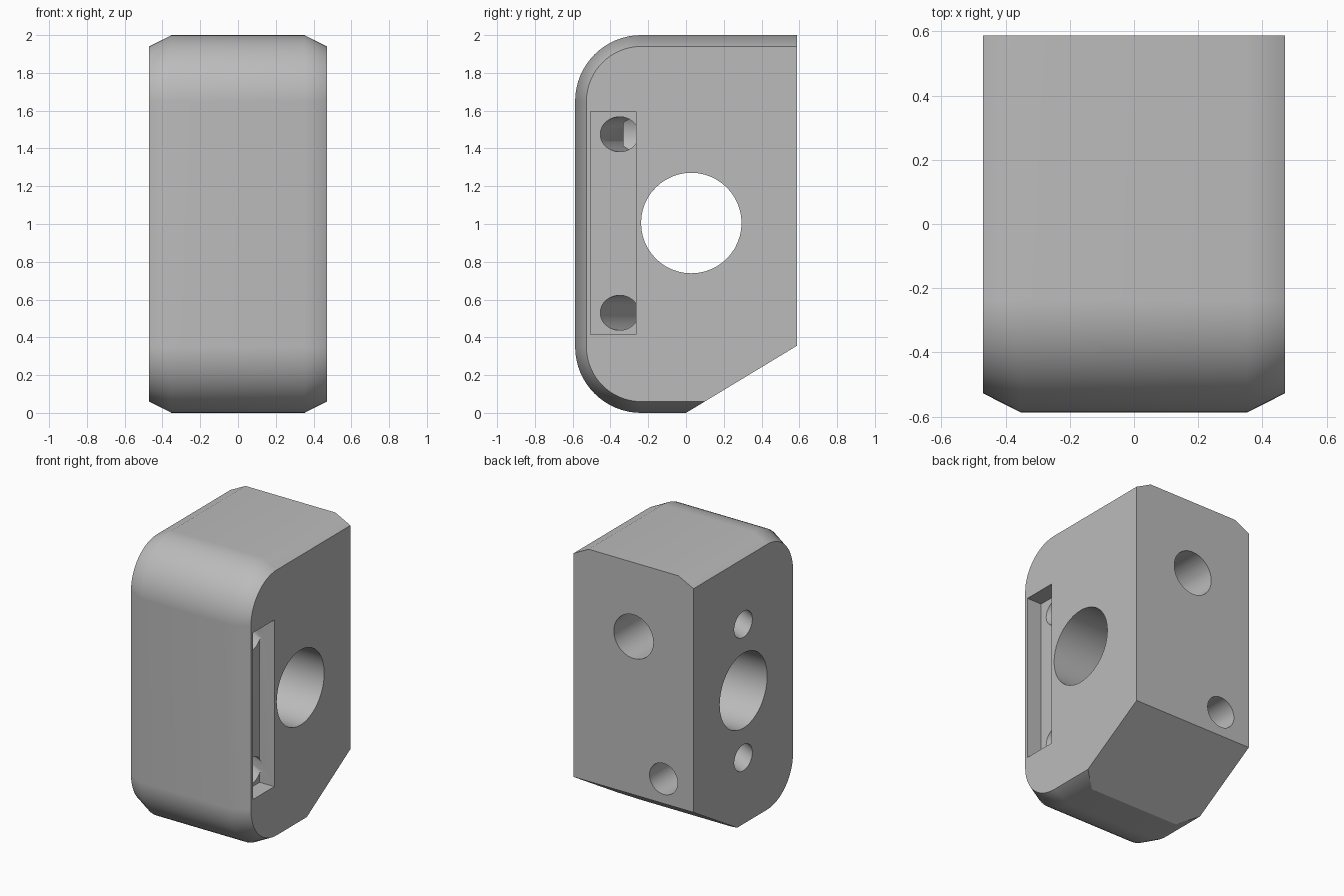
import bpy
import bmesh
from math import sin, cos, pi, radians
from mathutils import Vector

old = bpy.data.objects.get("Cube")
if old:
    bpy.data.objects.remove(old, do_unlink=True)

HALF_X, HALF_Y, HEIGHT = 0.47, 0.587, 2.0
RADIUS = 0.35        # rounded front corners
SLOPE_Z = 0.355      # height of the sloped heel at the back
BEVEL_X, BEVEL_IN = 0.118, 0.06

grey = bpy.data.materials.new("plain grey")
grey.use_nodes = True
grey.diffuse_color = (0.5, 0.5, 0.5, 1)
grey.node_tree.nodes["Principled BSDF"].inputs["Base Color"].default_value = (0.5, 0.5, 0.5, 1)


def add_object(name, bm):
    bmesh.ops.recalc_face_normals(bm, faces=bm.faces)
    mesh = bpy.data.meshes.new(name)
    bm.to_mesh(mesh)
    bm.free()
    mesh.materials.append(grey)
    obj = bpy.data.objects.new(name, mesh)
    bpy.context.collection.objects.link(obj)
    return obj


def profile(inset, steps=16):
    """Side outline (y, z); only the top, front and bottom are inset."""
    r = RADIUS - inset
    cy = RADIUS - HALF_Y
    pts = [(HALF_Y, HEIGHT - inset)]
    for cz, start in ((HEIGHT - RADIUS, pi / 2), (RADIUS, pi)):
        for i in range(steps + 1):
            a = start + i * pi / 2 / steps
            pts.append((cy + r * cos(a), cz + r * sin(a)))
    pts.append((inset * HALF_Y / SLOPE_Z, inset))
    pts.append((HALF_Y, SLOPE_Z))
    return pts


# Body: outline lofted across x, with a shallow bevel on both sides
bm = bmesh.new()
inner = HALF_X - BEVEL_X
rings = []
for x, inset in ((-HALF_X, BEVEL_IN), (-inner, 0), (inner, 0), (HALF_X, BEVEL_IN)):
    rings.append([bm.verts.new((x, y, z)) for y, z in profile(inset)])
for a, b in zip(rings, rings[1:]):
    n = len(a)
    for i in range(n):
        j = (i + 1) % n
        bm.faces.new((a[i], a[j], b[j], b[i]))
bm.faces.new(rings[0])
bm.faces.new(rings[-1])
body = add_object("block_body", bm)


def cylinder(name, start, end, radius):
    start, end = Vector(start), Vector(end)
    axis = end - start
    bm = bmesh.new()
    bmesh.ops.create_cone(bm, cap_ends=True, segments=48, radius1=radius,
                          radius2=radius, depth=axis.length)
    bmesh.ops.rotate(bm, verts=bm.verts,
                     matrix=Vector((0, 0, 1)).rotation_difference(axis).to_matrix())
    bmesh.ops.translate(bm, verts=bm.verts, vec=(start + end) / 2)
    return add_object(name, bm)


def box(name, low, high):
    low, high = Vector(low), Vector(high)
    bm = bmesh.new()
    bmesh.ops.create_cube(bm, size=1)
    bmesh.ops.scale(bm, verts=bm.verts, vec=high - low)
    bmesh.ops.translate(bm, verts=bm.verts, vec=(low + high) / 2)
    return add_object(name, bm)


# Main bore, side pocket and the two back holes
floor_x = HALF_X - 0.115
cutters = [
    cylinder("main_bore", (-1, 0.028, 1.005), (1, 0.028, 1.005), 0.266),
    box("side_pocket", (floor_x, -0.505, 0.415), (0.6, -0.265, 1.595)),
    cylinder("upper_back_hole", (0, -0.33, 1.475), (0, 0.8, 1.475), 0.155),
    cylinder("lower_back_hole", (-0.235, -0.08, 0.53), (-0.235, 0.8, 0.53), 0.11),
]

# Slanted holes from the right side into the pocket
entry, leave = Vector((-HALF_X, 0.03, 0)), Vector((floor_x, -0.352, 0))
way = (leave - entry).normalized()
for name, z in (("upper_slanted_hole", 1.475), ("lower_slanted_hole", 0.53)):
    up = Vector((0, 0, z))
    cutters.append(cylinder(name, entry - way * 0.2 + up, leave + way * 0.06 + up, 0.0925))

for cutter in cutters:
    cutter.hide_render = True
    mod = body.modifiers.new(cutter.name, "BOOLEAN")
    mod.operation = "DIFFERENCE"
    mod.solver = "EXACT"
    mod.object = cutter

bpy.ops.object.select_all(action="DESELECT")
bpy.context.view_layer.objects.active = body
body.select_set(True)
for mod in list(body.modifiers):
    bpy.ops.object.modifier_apply(modifier=mod.name)
for cutter in cutters:
    bpy.data.objects.remove(cutter, do_unlink=True)

# Smooth curved walls, crisp edges
bpy.ops.object.shade_smooth_by_angle(angle=radians(30))
weighted = body.modifiers.new("even_shading", "WEIGHTED_NORMAL")
weighted.keep_sharp = True
